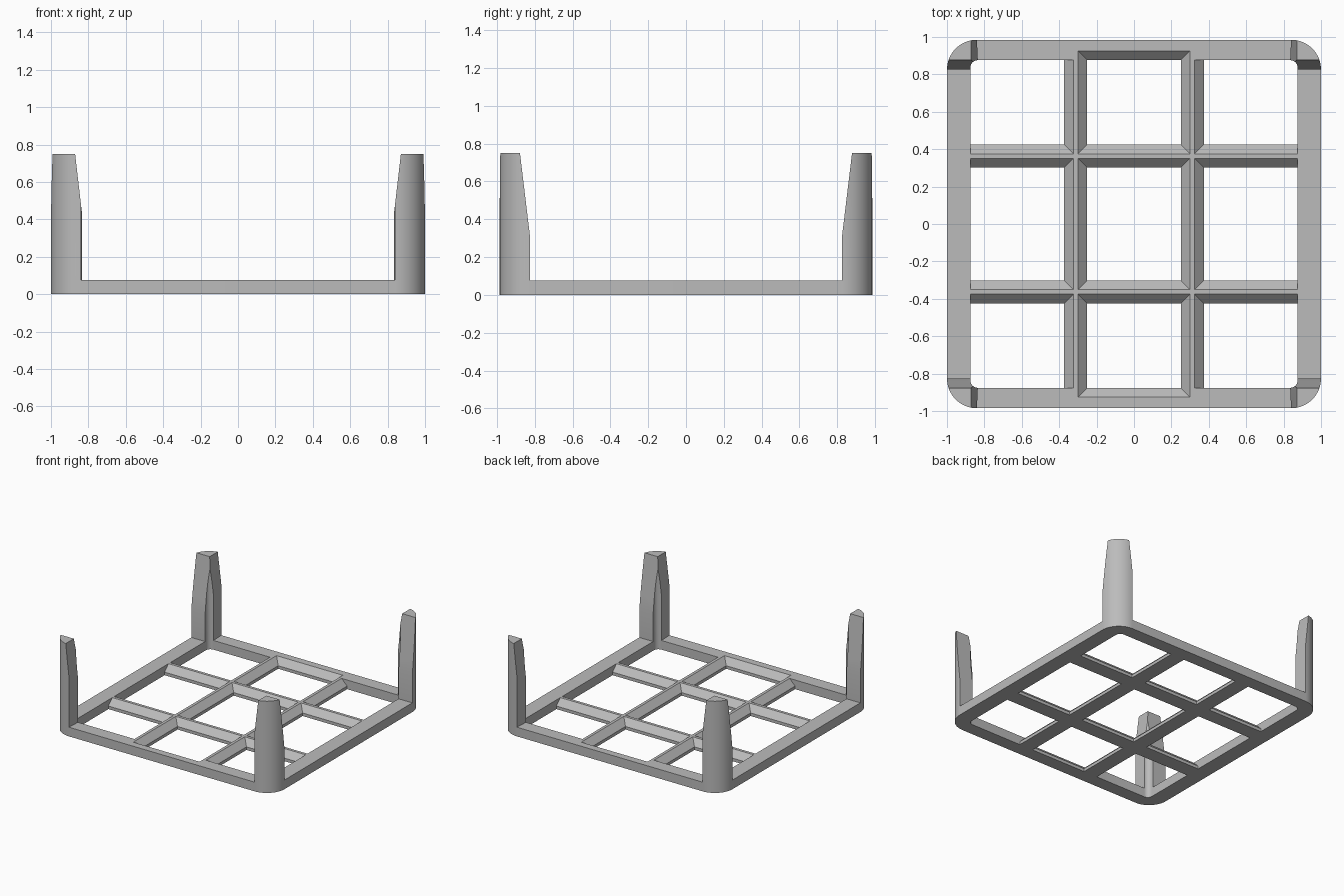
import bpy, bmesh
from math import cos, sin, radians
from mathutils import Vector

cube = bpy.data.objects.get("Cube")
if cube:
    bpy.data.objects.remove(cube)

HX, HY, OUTER_R = 1.0, 0.985, 0.16      # outer half sizes and corner radius
IX, IY, INNER_R = 0.875, 0.876, 0.04    # opening half sizes and fillet
BASE_H, LIP, POST_H = 0.075, 0.025, 0.75
SLOPE = BASE_H - LIP                    # 45 degree bevel on the bars

grey = bpy.data.materials.new("grey plastic")
grey.use_nodes = True
grey.diffuse_color = (0.5, 0.5, 0.5, 1)
grey.node_tree.nodes["Principled BSDF"].inputs["Base Color"].default_value = (0.5, 0.5, 0.5, 1)


def arc(cx, cy, r, start, end, steps):
    angles = [radians(start + (end - start) * i / steps) for i in range(steps + 1)]
    return [(cx + r * cos(a), cy + r * sin(a)) for a in angles]


def loft(bm, sections):
    """Closed solid through (z, outline) sections of equal point count."""
    rings = [[bm.verts.new((x, y, z)) for x, y in pts] for z, pts in sections]
    n = len(rings[0])
    for low, high in zip(rings, rings[1:]):
        for i in range(n):
            j = (i + 1) % n
            bm.faces.new((low[i], low[j], high[j], high[i]))
    bm.faces.new(rings[0][::-1])
    bm.faces.new(rings[-1])


def make_object(name, bm):
    bmesh.ops.recalc_face_normals(bm, faces=bm.faces)
    mesh = bpy.data.meshes.new(name)
    bm.to_mesh(mesh)
    bm.free()
    mesh.materials.append(grey)
    obj = bpy.data.objects.new(name, mesh)
    bpy.context.collection.objects.link(obj)
    return obj


def activate(obj):
    bpy.ops.object.select_all(action="DESELECT")
    obj.select_set(True)
    bpy.context.view_layer.objects.active = obj


# Base plate with rounded corners
outline = []
for k, (sx, sy) in enumerate([(1, 1), (-1, 1), (-1, -1), (1, -1)]):
    outline += arc(sx * (HX - OUTER_R), sy * (HY - OUTER_R), OUTER_R, 90 * k, 90 * k + 90, 16)
bm = bmesh.new()
loft(bm, [(0, outline), (BASE_H, outline)])
base = make_object("base_grid", bm)


# Nine openings, bevelled toward the bars
def span(side, inner, mid, outer):
    return (-mid, mid) if side == 0 else tuple(sorted((side * inner, side * outer)))


def cell_outline(col, row, grow):
    x0, x1 = span(col, 0.374, 0.25, IX)
    y0, y1 = span(row, 0.425, 0.301, IY)
    x0 -= grow * (col != -1)
    x1 += grow * (col != 1)
    y0 -= grow * (row != -1 or col == 0)
    y1 += grow * (row != 1 or col == 0)
    pts = []
    for k, (sx, sy) in enumerate([(1, 1), (-1, 1), (-1, -1), (1, -1)]):
        x, y = (x1 if sx > 0 else x0), (y1 if sy > 0 else y0)
        if (sx, sy) == (col, row):
            pts += arc(x - sx * INNER_R, y - sy * INNER_R, INNER_R, 90 * k, 90 * k + 90, 8)
        else:
            pts.append((x, y))
    return pts


bm = bmesh.new()
for col in (-1, 0, 1):
    for row in (-1, 0, 1):
        small, large = cell_outline(col, row, 0), cell_outline(col, row, SLOPE)
        loft(bm, [(-0.05, small), (LIP, small), (BASE_H, large), (BASE_H + 0.05, large)])
cutter = make_object("opening_cutter", bm)
cutter.hide_render = True

cut = base.modifiers.new("openings", "BOOLEAN")
cut.operation, cut.solver, cut.object = "DIFFERENCE", "EXACT", cutter
activate(base)
bpy.ops.object.modifier_apply(modifier=cut.name)
bpy.data.objects.remove(cutter)
bpy.ops.object.shade_smooth_by_angle(angle=radians(30))

# Corner posts: angled profile, tapered on both inner ends
PX, PY = HX - OUTER_R - 0.005, HY - OUTER_R
profile = [(IX, PY)]
profile += arc(IX - INNER_R, IY - INNER_R, INNER_R, 0, 90, 8)
profile += arc(HX - OUTER_R, HY - OUTER_R, OUTER_R, 90, 0, 16)


def taper(bm, point, normal):
    geom = bm.verts[:] + bm.edges[:] + bm.faces[:]
    bmesh.ops.bisect_plane(bm, geom=geom, plane_co=point, plane_no=normal,
                           dist=1e-5, clear_inner=True)
    bmesh.ops.holes_fill(bm, edges=[e for e in bm.edges if e.is_boundary], sides=0)


for sx, side in ((1, "left"), (-1, "right")):
    for sy, end in ((-1, "front"), (1, "back")):
        bm = bmesh.new()
        loft(bm, [(BASE_H, profile), (POST_H, profile)])
        bmesh.ops.recalc_face_normals(bm, faces=bm.faces)
        taper(bm, Vector((PX, 0, 0.44)), Vector((POST_H - 0.44, 0, -0.036)))
        taper(bm, Vector((0, PY, 0.31)), Vector((0, POST_H - 0.31, -0.053)))
        for v in bm.verts:
            v.co.x *= sx
            v.co.y *= sy
        post = make_object(f"{end}_{side}_post", bm)
        activate(post)
        bpy.ops.object.shade_smooth_by_angle(angle=radians(30))
